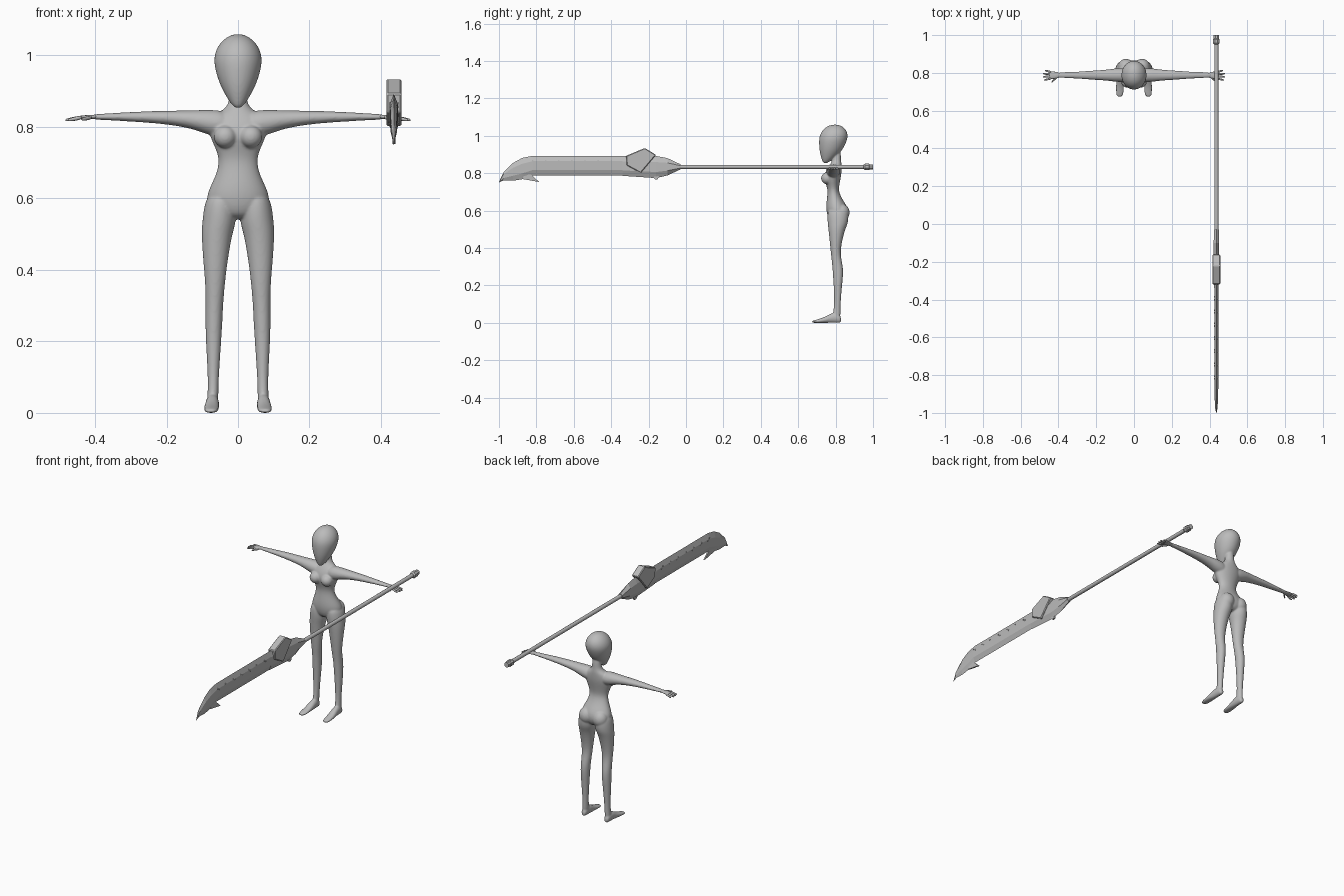
import bpy, bmesh
from math import sin, cos, pi, radians
from mathutils import Matrix, Vector

default_cube = bpy.data.objects.get("Cube")
if default_cube:
    bpy.data.objects.remove(default_cube, do_unlink=True)

grey = bpy.data.materials.new("plain_grey")
grey.use_nodes = True
grey.diffuse_color = (.5, .5, .5, 1)
grey.node_tree.nodes["Principled BSDF"].inputs["Base Color"].default_value = grey.diffuse_color

WEAPON_X = .436


def circle(sides, grow=1.0):
    return [(grow * cos(2 * pi * (i + .5) / sides), grow * sin(2 * pi * (i + .5) / sides))
            for i in range(sides)]


# Slightly oversized so that subdivision shrinks it back to the measured outline
ROUND = circle(16, 1.025)
TUBE = circle(8, 1.08)


def loft(bm, axis, stations, section=ROUND, flip=1):
    """Skin a section through stations (position, low a, high a, low b, high b)."""
    rings = []
    for t, a0, a1, b0, b1 in stations:
        ring = []
        for u, v in section:
            a = (a0 + a1) / 2 + u * (a1 - a0) / 2
            b = (b0 + b1) / 2 + v * (b1 - b0) / 2
            x, y, z = {"x": (t, a, b), "y": (a, t, b), "z": (a, b, t)}[axis]
            ring.append(bm.verts.new((x * flip, y, z)))
        rings.append(ring)
    count = len(section)
    for low, high in zip(rings, rings[1:]):
        for i in range(count):
            j = (i + 1) % count
            bm.faces.new((low[i], low[j], high[j], high[i]))
    bm.faces.new(rings[0][::-1])
    bm.faces.new(rings[-1])


def ball(bm, centre, size):
    matrix = Matrix.Translation(centre) @ Matrix.Diagonal((*size, 1))
    bmesh.ops.create_uvsphere(bm, u_segments=16, v_segments=10, radius=1, matrix=matrix)


def plate(bm, outline, half):
    """Flat prism across x from a (y, z) outline."""
    sides = [[bm.verts.new((WEAPON_X + s * half, y, z)) for y, z in outline] for s in (-1, 1)]
    bm.faces.new(sides[0][::-1])
    bm.faces.new(sides[1])
    for i in range(len(outline)):
        j = (i + 1) % len(outline)
        bm.faces.new((sides[0][i], sides[0][j], sides[1][j], sides[1][i]))


def finish(bm, name, smooth_angle=None):
    bmesh.ops.recalc_face_normals(bm, faces=bm.faces)
    mesh = bpy.data.meshes.new(name)
    bm.to_mesh(mesh)
    bm.free()
    mesh.materials.append(grey)
    if smooth_angle:
        mesh.polygons.foreach_set("use_smooth", [True] * len(mesh.polygons))
        mesh.set_sharp_from_angle(angle=radians(smooth_angle))
    obj = bpy.data.objects.new(name, mesh)
    bpy.context.scene.collection.objects.link(obj)
    return obj


def subdivide(obj, levels):
    mod = obj.modifiers.new("subdivide", "SUBSURF")
    mod.levels = mod.render_levels = levels


def symmetric(rows):
    return [(z, -w, w, front, back) for z, w, front, back in rows]


# Body: overlapping lofts fused into one smooth skin
body = bmesh.new()

# Torso and neck
loft(body, "z", symmetric([
    (.54, .05, .77, .845), (.58, .09, .753, .868), (.62, .085, .749, .864),
    (.66, .063, .753, .836), (.7, .052, .758, .817), (.73, .058, .753, .818),
    (.77, .077, .738, .826), (.8, .085, .743, .831), (.83, .072, .757, .832),
    (.85, .036, .772, .832), (.87, .024, .785, .828), (.93, .022, .788, .828)]))

# Head, tapering to a pointed chin
loft(body, "z", symmetric([
    (.852, .008, .735, .752), (.87, .024, .727, .78), (.9, .041, .718, .815),
    (.93, .055, .713, .84), (.97, .066, .711, .859), (1, .067, .714, .866),
    (1.03, .055, .729, .858), (1.052, .032, .755, .835), (1.06, .01, .785, .81)]))

for side in (-1, 1):
    # Chest and hip fullness
    ball(body, (side * .036, .754, .773), (.033, .033, .032))
    ball(body, (side * .043, .833, .59), (.043, .043, .046))
    # Leg
    loft(body, "z", [
        (.62, .012, .08, .765, .86), (.58, .005, .095, .755, .87),
        (.53, .006, .1, .758, .866), (.5, .017, .102, .762, .85),
        (.42, .03, .097, .77, .83), (.36, .037, .091, .776, .825),
        (.3, .042, .091, .783, .84), (.25, .044, .091, .786, .84),
        (.2, .047, .09, .79, .834), (.1, .054, .084, .793, .826),
        (.05, .055, .085, .786, .826), (.015, .056, .088, .78, .824)], flip=side)
    # Foot
    loft(body, "y", [
        (.83, .06, .083, 0, .03), (.815, .055, .088, 0, .05), (.785, .053, .09, 0, .055),
        (.76, .053, .092, 0, .042), (.73, .053, .096, 0, .026),
        (.69, .055, .096, 0, .015), (.672, .063, .09, 0, .01)], flip=side)
    # Arm
    loft(body, "x", [
        (.02, .75, .825, .765, .845), (.08, .752, .825, .777, .848),
        (.11, .755, .822, .789, .847), (.15, .76, .816, .8, .846),
        (.22, .764, .812, .81, .845), (.3, .77, .806, .815, .842),
        (.36, .773, .804, .819, .838), (.42, .774, .803, .821, .835)], flip=side)

figure = finish(body, "body", 180)
subdivide(figure, 2)
remesh = figure.modifiers.new("fuse", "REMESH")
remesh.mode = "VOXEL"
remesh.voxel_size = .004
remesh.use_smooth_shade = True
relax = figure.modifiers.new("relax", "SMOOTH")
relax.factor = .5
relax.iterations = 6

# Hands: palm, four spread fingers and a thumb
for side, name in ((-1, "right_hand"), (1, "left_hand")):
    hand = bmesh.new()
    loft(hand, "x", [
        (.39, .775, .802, .822, .835), (.415, .769, .806, .822, .834),
        (.44, .766, .81, .821, .832), (.45, .77, .807, .822, .83)], TUBE, side)
    fingers = [((.435, .771 + .011 * i, .827), (.473 + reach, .762 + .017 * i, .819))
               for i, reach in enumerate((.003, .01, .01, 0))]
    thumb = ((.408, .776, .827), (.438, .75, .821))
    for root, tip in fingers + [thumb]:
        rows = []
        for step, radius in ((0, .006), (.5, .0055), (.9, .0045), (1, .002)):
            x, y, z = Vector(root).lerp(Vector(tip), step)
            rows.append((x, y - radius, y + radius, z - radius, z + radius))
        loft(hand, "x", rows, TUBE, side)
    subdivide(finish(hand, name, 180), 1)


def weapon_rows(rows):
    return [(y, WEAPON_X - half, WEAPON_X + half, low, high) for y, half, low, high in rows]


def turned(rows, z=.834):
    return weapon_rows([(y, r, z - r, z + r) for y, r in rows])


# Shaft and end cap
shaft = bmesh.new()
loft(shaft, "y", turned([(-.06, .011), (.97, .011)]), circle(12))
finish(shaft, "shaft", 40)
cap = bmesh.new()
loft(cap, "y", turned([(.95, .012), (.958, .019), (.978, .019), (.982, .015), (1, .015)]), circle(8))
finish(cap, "shaft_end_cap")

# Blade with ground edges, sweeping to a hooked tip
blade = bmesh.new()
ground = [(0, 1), (1, .45), (1, -.45), (0, -1), (-1, -.45), (-1, .45)]
loft(blade, "y", weapon_rows([
    (-1, .001, .75, .753), (-.975, .006, .762, .807), (-.925, .009, .76, .855),
    (-.875, .01, .768, .882), (-.82, .011, .788, .893), (-.33, .011, .788, .893)]), ground)
finish(blade, "blade")

# Barb behind the tip
barb = bmesh.new()
plate(barb, [(-.875, .769), (-.785, .753), (-.825, .79), (-.86, .81)], .004)
finish(barb, "blade_barb")

# Socket joining the blade to the shaft
socket = bmesh.new()
loft(socket, "y", weapon_rows([
    (-.34, .012, .786, .892), (-.16, .014, .774, .892),
    (-.1, .014, .788, .881), (-.03, .013, .82, .848)]), ground)
plate(socket, [(-.18, .78), (-.165, .767), (-.15, .768), (-.145, .785)], .005)
finish(socket, "blade_socket")

# Five-sided guard with chamfered rims
guard = bmesh.new()
plate(guard, [(-.32, .893), (-.22, .935), (-.16, .898), (-.242, .801), (-.317, .842)], .021)
guard_obj = finish(guard, "guard_plate")
chamfer = guard_obj.modifiers.new("chamfer", "BEVEL")
chamfer.width = .004
chamfer.segments = 1

# Paired studs along the blade
studs = bmesh.new()
for pair in range(7):
    for offset, z in ((0, .866), (.014, .857)):
        spot = Matrix.Translation((WEAPON_X, -.82 + .07 * pair + offset, z))
        bmesh.ops.create_cone(studs, cap_ends=True, segments=6, radius1=.004, radius2=.004,
                              depth=.025, matrix=spot @ Matrix.Rotation(pi / 2, 4, "Y"))
finish(studs, "blade_studs")
